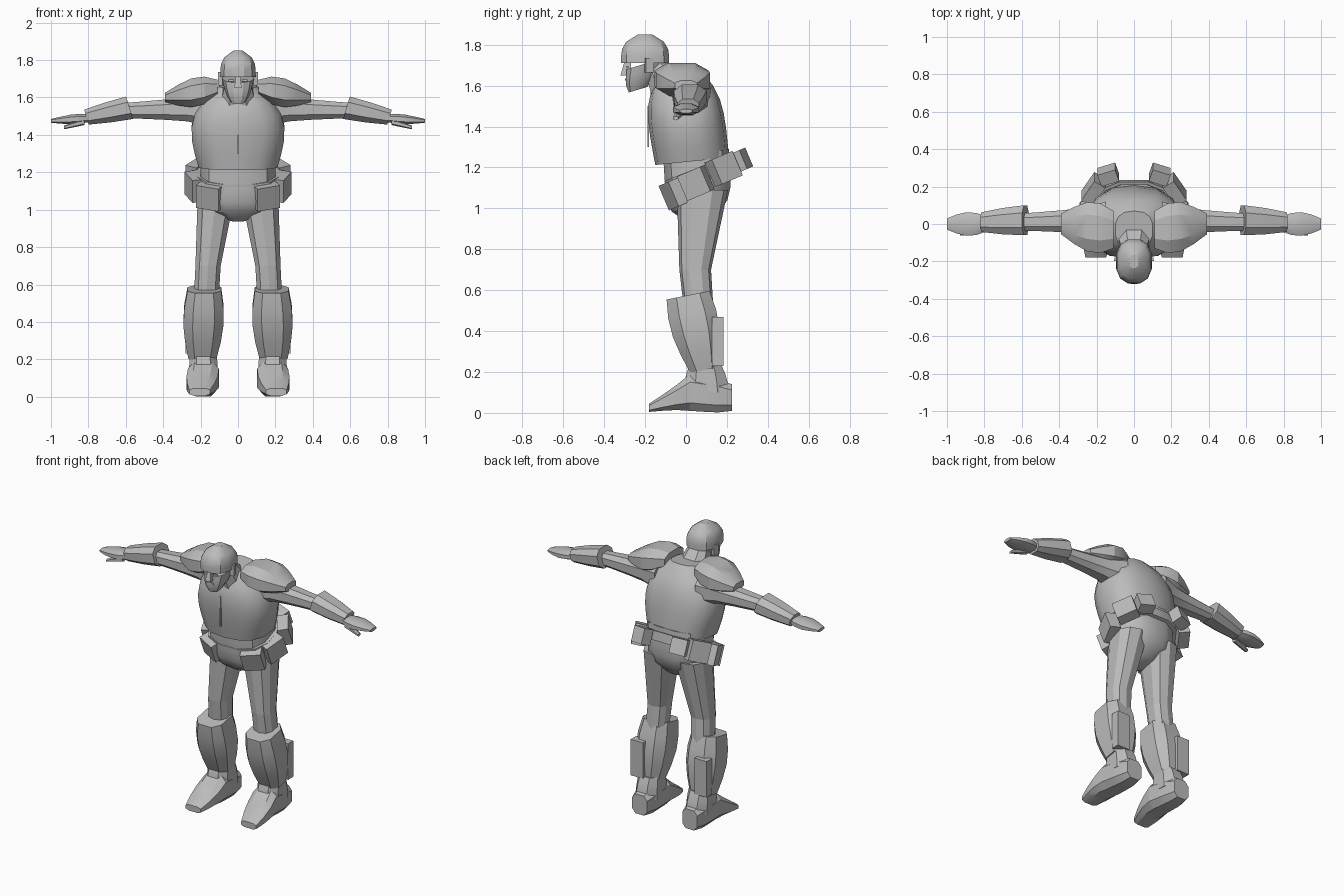
import bpy, bmesh, math
from mathutils import Matrix, Vector

default_cube = bpy.data.objects.get("Cube")
if default_cube:
    bpy.data.objects.remove(default_cube, do_unlink=True)

GREY = (0.5, 0.5, 0.5, 1)
grey = bpy.data.materials.new("plain_grey")
grey.use_nodes = True
grey.diffuse_color = GREY
grey.node_tree.nodes["Principled BSDF"].inputs["Base Color"].default_value = GREY


def finish(name, bm, mirror, angle):
    """Turn a bmesh into a shaded, optionally mirrored object."""
    bmesh.ops.recalc_face_normals(bm, faces=bm.faces)
    mesh = bpy.data.meshes.new(name)
    bm.to_mesh(mesh)
    bm.free()
    mesh.materials.append(grey)
    obj = bpy.data.objects.new(name, mesh)
    bpy.context.collection.objects.link(obj)
    bpy.ops.object.select_all(action='DESELECT')
    obj.select_set(True)
    bpy.context.view_layer.objects.active = obj
    bpy.ops.object.shade_smooth_by_angle(angle=math.radians(angle))
    if mirror:
        modifier = obj.modifiers.new("both_sides", 'MIRROR')
        modifier.use_mirror_merge = False


def rounded_section(sides, boxy):
    """Unit outline between an ellipse and a rectangle, reaching one on each axis."""
    outline = []
    for i in range(sides):
        turn = math.tau * (i + 0.5) / sides
        outline.append([math.copysign(abs(wave) ** boxy, wave)
                        for wave in (math.cos(turn), math.sin(turn))])
    reach = [max(abs(point[k]) for point in outline) for k in range(2)]
    return [(u / reach[0], v / reach[1]) for u, v in outline]


def loft(name, start, end, start_size, end_size, bulge=(0, 0), ease=1, tilt=0,
         steps=4, sides=8, boxy=0.8, mirror=True, angle=25):
    """Skin sections from start to end, square to the main axis of travel.
    Ease bends the taper, bulge swells the middle, tilt slants every section."""
    start, end = Vector(start), Vector(end)
    travel = end - start
    main = max(range(3), key=lambda k: abs(travel[k]))
    across, along = [k for k in range(3) if k != main]
    outline = rounded_section(sides, boxy)
    bm = bmesh.new()
    loops = []
    for step in range(steps + 1):
        t = step / steps
        size = Vector(start_size).lerp(Vector(end_size), t ** ease)
        swell = math.sin(math.pi * t)
        half = [size[k] * (1 + bulge[k] * swell) / 2 for k in range(2)]
        loop = []
        for u, v in outline:
            point = start.lerp(end, t)
            point[across] += half[0] * u
            point[along] += half[1] * v
            point[main] += half[1] * v * tilt
            loop.append(bm.verts.new(point))
        loops.append(loop)
    for low, high in zip(loops, loops[1:]):
        for i in range(sides):
            bm.faces.new((low[i - 1], low[i], high[i], high[i - 1]))
    bm.faces.new(loops[0])
    bm.faces.new(loops[-1])
    finish(name, bm, mirror, angle)


def box(name, centre, size, yaw=0, tilt=0, mirror=True):
    bm = bmesh.new()
    turn = (Matrix.Rotation(math.radians(tilt), 4, 'X')
            @ Matrix.Rotation(math.radians(yaw), 4, 'Z'))
    matrix = Matrix.Translation(centre) @ turn @ Matrix.Diagonal((*size, 1))
    bmesh.ops.create_cube(bm, size=1, matrix=matrix)
    finish(name, bm, mirror, 25)


# Torso: vest, waist and slanted belt
loft("vest", start=(0, 0.03, 1.23), end=(0, -0.03, 1.66),
     start_size=(0.42, 0.36), end_size=(0.2, 0.2), bulge=(0.2, 0.04),
     ease=5, tilt=0.1, steps=6, sides=14, mirror=False, angle=35)
loft("waist", start=(0, 0.05, 1.26), end=(0, 0.07, 0.95),
     start_size=(0.4, 0.32), end_size=(0.1, 0.14),
     ease=6, tilt=0.2, steps=5, sides=12, mirror=False, angle=35)
loft("belt", start=(0, 0.07, 1.14), end=(0, 0.06, 1.2),
     start_size=(0.44, 0.33), end_size=(0.44, 0.33),
     tilt=0.4, steps=1, sides=12, mirror=False)
box("vest_seam", centre=(0, -0.185, 1.4), size=(0.01, 0.008, 0.2), mirror=False)

# Pouches spaced round the belt, rising towards the back
pouch_angles = {"front_pouch": 39, "side_pouch": 75, "hip_pouch": 115, "back_pouch": 145}
for name, around in pouch_angles.items():
    a = math.radians(around)
    x, y = 0.24 * math.sin(a), 0.1 - 0.2 * math.cos(a)
    width = 0.1 if name == "back_pouch" else 0.13
    box(name, centre=(x, y, 1.1 + y / 2), size=(width, 0.07, width),
        yaw=90 + 1.3 * (around - 90), tilt=23)

# Neck, head and face
loft("neck", start=(0, -0.08, 1.58), end=(0, -0.15, 1.7),
     start_size=(0.19, 0.17), end_size=(0.13, 0.1), tilt=0.5, steps=2, mirror=False)
loft("jaw", start=(0, -0.235, 1.58), end=(0, -0.19, 1.71),
     start_size=(0.08, 0.09), end_size=(0.17, 0.2),
     ease=0.6, tilt=0.3, steps=3, sides=12, mirror=False, angle=30)
loft("cranium", start=(0, -0.2, 1.71), end=(0, -0.2, 1.85),
     start_size=(0.19, 0.235), end_size=(0.05, 0.07),
     ease=4, sides=12, mirror=False, angle=30)
loft("nose", start=(0, -0.295, 1.65), end=(0, -0.285, 1.72),
     start_size=(0.04, 0.05), end_size=(0.02, 0.03), steps=1, sides=4, mirror=False)
box("mouth", centre=(0, -0.293, 1.63), size=(0.05, 0.009, 0.01), mirror=False)
box("eye", centre=(0.036, -0.286, 1.69), size=(0.03, 0.009, 0.01))
box("ear", centre=(0.09, -0.18, 1.7), size=(0.025, 0.04, 0.07), yaw=15)

# Shoulders and arms
loft("shoulder_pad", start=(0.11, -0.03, 1.65), end=(0.39, 0, 1.6),
     start_size=(0.2, 0.09), end_size=(0.11, 0.05), bulge=(0.7, 1.2))
loft("upper_arm", start=(0.15, 0.02, 1.54), end=(0.62, 0.01, 1.53),
     start_size=(0.2, 0.2), end_size=(0.09, 0.08), ease=0.4)
loft("forearm_guard", start=(0.58, 0.02, 1.545), end=(0.81, 0.01, 1.495),
     start_size=(0.16, 0.12), end_size=(0.105, 0.08), ease=1.5, tilt=0.3, steps=2)
loft("hand", start=(0.79, 0, 1.49), end=(1, 0, 1.475),
     start_size=(0.08, 0.04), end_size=(0.06, 0.02), bulge=(0.8, 0.7))
loft("thumb", start=(0.82, -0.03, 1.47), end=(0.93, -0.05, 1.44),
     start_size=(0.04, 0.035), end_size=(0.025, 0.02), steps=2, sides=6)

# Legs and shin guards
knee, knee_size = (0.16, 0.045, 0.7), (0.135, 0.155)
loft("thigh", start=(0.115, 0.08, 1.09), end=knee,
     start_size=(0.2, 0.25), end_size=knee_size, steps=3, sides=10)
loft("calf", start=knee, end=(0.185, 0.085, 0.25),
     start_size=knee_size, end_size=(0.13, 0.13), steps=3, sides=10)
loft("shin_guard", start=(0.19, 0.09, 0.21), end=(0.18, 0.01, 0.575),
     start_size=(0.15, 0.14), end_size=(0.18, 0.21),
     bulge=(0.3, 0.3), tilt=0.2, boxy=0.7)
box("calf_plate", centre=(0.235, 0.155, 0.35), size=(0.09, 0.055, 0.24))

# Boots
instep, instep_size = (0.185, 0.02, 0.1), (0.165, 0.18)
loft("boot_shaft", start=(0.185, 0.1, 0.1), end=(0.185, 0.095, 0.24),
     start_size=(0.155, 0.22), end_size=(0.14, 0.15), ease=2, steps=3)
loft("boot_heel", start=(0.185, 0.225, 0.075), end=instep,
     start_size=(0.11, 0.13), end_size=instep_size, ease=0.4, steps=3, boxy=0.65)
loft("boot_toe", start=instep, end=(0.205, -0.18, 0.025),
     start_size=instep_size, end_size=(0.11, 0.04), bulge=(0.2, 0),
     ease=0.8, steps=3, boxy=0.65)
